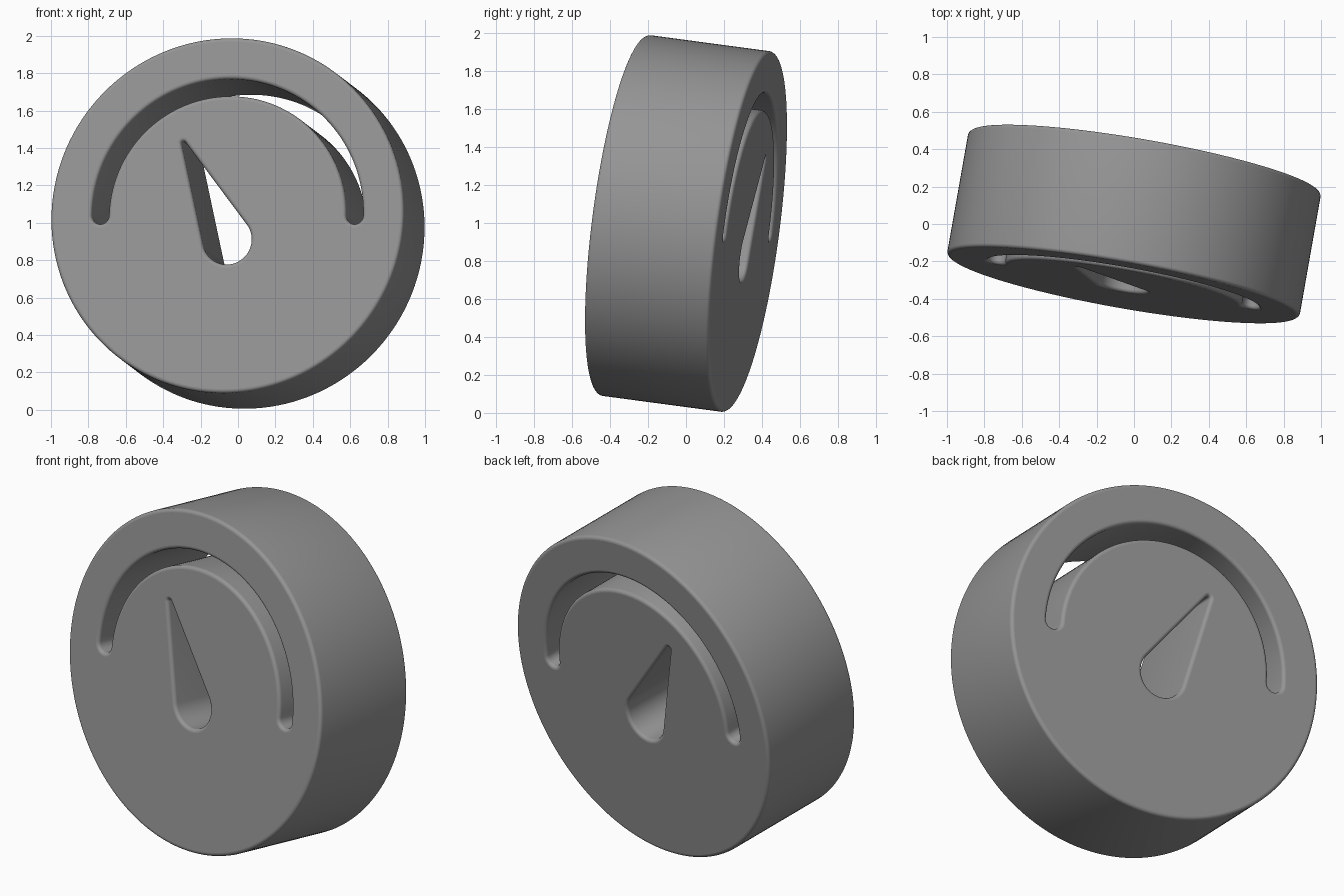
import bpy, bmesh
from math import sin, cos, pi, radians, atan2, hypot, acos

if "Cube" in bpy.data.objects:
    bpy.data.objects.remove(bpy.data.objects["Cube"])

R, DEPTH, BEVEL, STEPS = 0.957, 0.672, 0.02, 6


def arc(cx, cz, r, a0, a1, n):
    return [(cx + r * cos(a0 + (a1 - a0) * i / n),
             cz + r * sin(a0 + (a1 - a0) * i / n)) for i in range(n + 1)]


# Profiles, each grown or shrunk by d for the rounded edges
def disc(d):
    return arc(0, 0, R - d, 0, 2 * pi, 160)[:-1]


def dial_slot(d):
    r, w = 0.69, 0.046 + d
    return (arc(0, 0, r + w, 0, pi, 72) + arc(-r, 0, w, pi, 2 * pi, 16)[1:-1]
            + arc(0, 0, r - w, pi, 0, 72) + arc(r, 0, w, pi, 2 * pi, 16)[1:-1])


def needle(d):
    bx, bz, br = 0.0, -0.13, 0.133 + d
    tx, tz, tr = -0.247, 0.388, 0.012 + d
    ang = atan2(tz - bz, tx - bx)
    t = acos((br - tr) / hypot(tx - bx, tz - bz))
    return (arc(tx, tz, tr, ang - t, ang + t, 12)
            + arc(bx, bz, br, ang + t, ang + 2 * pi - t, 40))


# Cross-section from front to back: (edge growth, depth)
section = []
for i in range(STEPS + 1):
    a = pi / 2 * i / STEPS
    section.append((BEVEL * (1 - sin(a)), -DEPTH / 2 + BEVEL * (1 - cos(a))))
section += [(d, -y) for d, y in reversed(section)]

bm = bmesh.new()
caps = ([], [])
for profile in (disc, dial_slot, needle):
    rings = [[bm.verts.new((x, y, z)) for x, z in profile(d)] for d, y in section]
    n = len(rings[0])
    for a, b in zip(rings, rings[1:]):
        for i in range(n):
            j = (i + 1) % n
            bm.faces.new((a[i], a[j], b[j], b[i])).smooth = True
    for edges, ring in zip(caps, (rings[0], rings[-1])):
        edges += [bm.edges.get((ring[i], ring[(i + 1) % n])) for i in range(n)]

# Flat front and back faces with the slots left open
for edges in caps:
    bmesh.ops.triangle_fill(bm, edges=edges, use_beauty=True)
bmesh.ops.recalc_face_normals(bm, faces=bm.faces)

mesh = bpy.data.meshes.new("gauge_disc")
bm.to_mesh(mesh)
bm.free()
gauge = bpy.data.objects.new("gauge_disc", mesh)
bpy.context.collection.objects.link(gauge)

# Dark grey finish
dark_grey = bpy.data.materials.new("dark_grey")
dark_grey.diffuse_color = (0.3, 0.3, 0.3, 1)
dark_grey.use_nodes = True
dark_grey.node_tree.nodes["Principled BSDF"].inputs["Base Color"].default_value = dark_grey.diffuse_color
mesh.materials.append(dark_grey)

# Lean back and turn to the side
gauge.location = (0, 0, 0.996)
gauge.rotation_euler = (radians(-7.5), 0, radians(-10))
